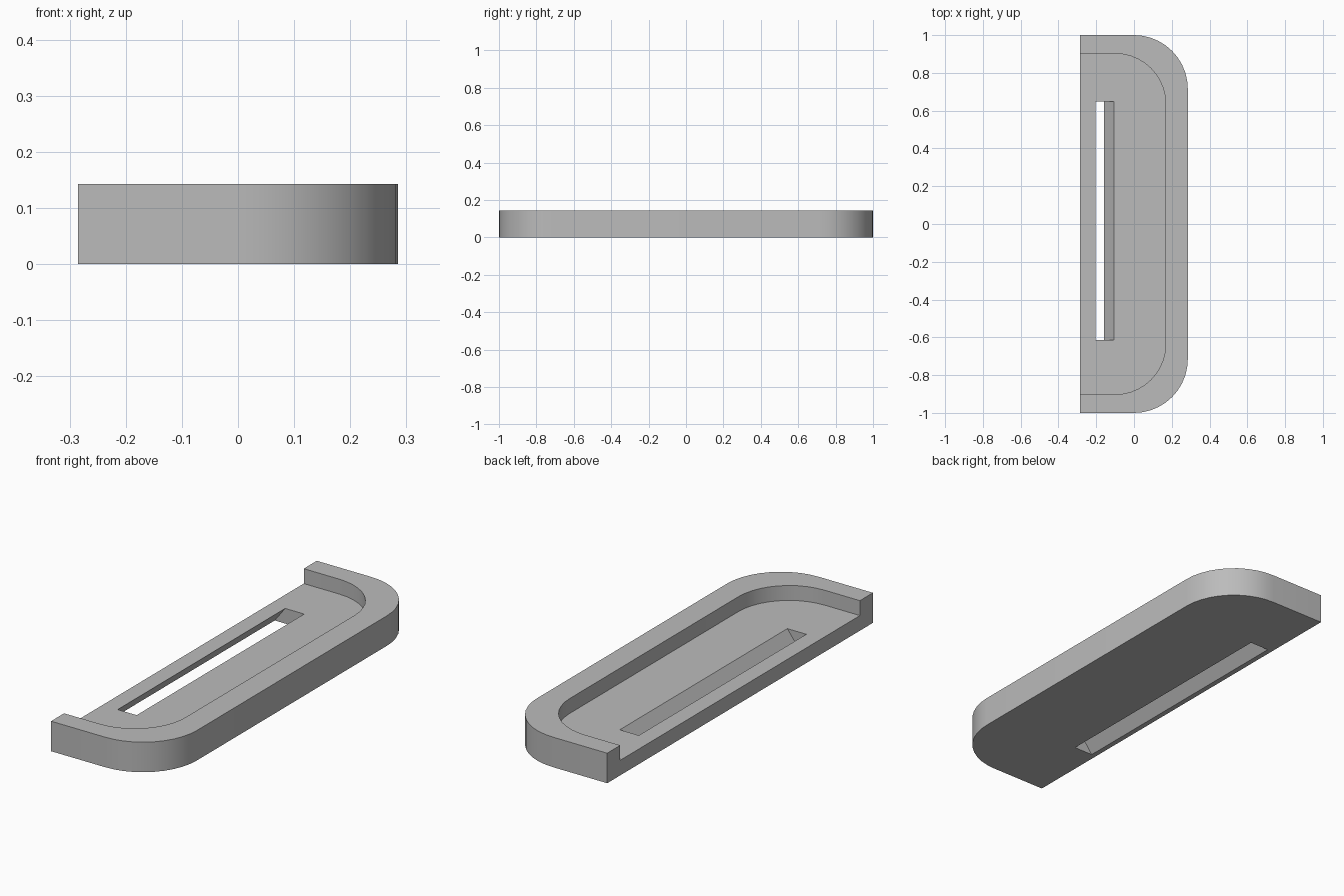
import bpy, bmesh, math
from mathutils import Vector

cube = bpy.data.objects.get("Cube")
if cube:
    bpy.data.objects.remove(cube, do_unlink=True)

HEIGHT, FLOOR = 0.143, 0.072
BACK = -0.285

grey = bpy.data.materials.new("light grey")
grey.use_nodes = True
grey.diffuse_color = (0.5, 0.5, 0.5, 1)
grey.node_tree.nodes["Principled BSDF"].inputs["Base Color"].default_value = grey.diffuse_color


def d_outline(x0, x1, y, r, steps=10):
    """Straight edge at x0, two rounded corners of radius r at x1."""
    arc = [Vector((x1 - r + r * math.sin(a), y - r + r * math.cos(a)))
           for a in (math.pi / 2 * i / steps for i in range(steps + 1))]
    half = [Vector((x0, y))] + arc
    return half + [Vector((p.x, -p.y)) for p in reversed(half)]


def prism(name, outline, z0, z1, shift=0.0):
    """Extrude an outline from z0 to z1, sliding it along x by shift."""
    bm = bmesh.new()
    bottom = [bm.verts.new((p.x, p.y, z0)) for p in outline]
    face = bm.faces.new(bottom)
    top = bmesh.ops.extrude_face_region(bm, geom=[face])["geom"]
    bmesh.ops.translate(bm, vec=(shift, 0, z1 - z0),
                        verts=[v for v in top if isinstance(v, bmesh.types.BMVert)])
    bmesh.ops.recalc_face_normals(bm, faces=bm.faces)
    mesh = bpy.data.meshes.new(name)
    bm.to_mesh(mesh)
    bm.free()
    mesh.materials.append(grey)
    obj = bpy.data.objects.new(name, mesh)
    bpy.context.collection.objects.link(obj)
    return obj


def cut(target, cutter):
    """Subtract the cutter, then discard it."""
    cutter.hide_render = True
    mod = target.modifiers.new("cut", "BOOLEAN")
    mod.operation, mod.solver, mod.object = "DIFFERENCE", "EXACT", cutter
    bpy.ops.object.select_all(action="DESELECT")
    bpy.context.view_layer.objects.active = target
    target.select_set(True)
    bpy.ops.object.modifier_apply(modifier=mod.name)
    bpy.data.objects.remove(cutter, do_unlink=True)


# Tray body with rounded corners on one long side
tray = prism("tray_body", d_outline(BACK, 0.285, 1.0, 0.285), 0, HEIGHT)

# Recess, open along the straight long side
cut(tray, prism("recess_cutter", d_outline(BACK - 0.1, 0.168, 0.902, 0.267), FLOOR, HEIGHT + 0.1))

# Slanted slot through the floor, cutter extended past both faces
slope = 0.055 / FLOOR
over = 0.03
low = -0.26 - slope * over
slot = [Vector(p) for p in ((low, -0.613), (low + 0.1, -0.613), (low + 0.1, 0.648), (low, 0.648))]
cut(tray, prism("slot_cutter", slot, -over, FLOOR + over, slope * (FLOOR + 2 * over)))

# Smooth corners, sharp rims
bpy.ops.object.shade_smooth_by_angle(angle=math.radians(30))
